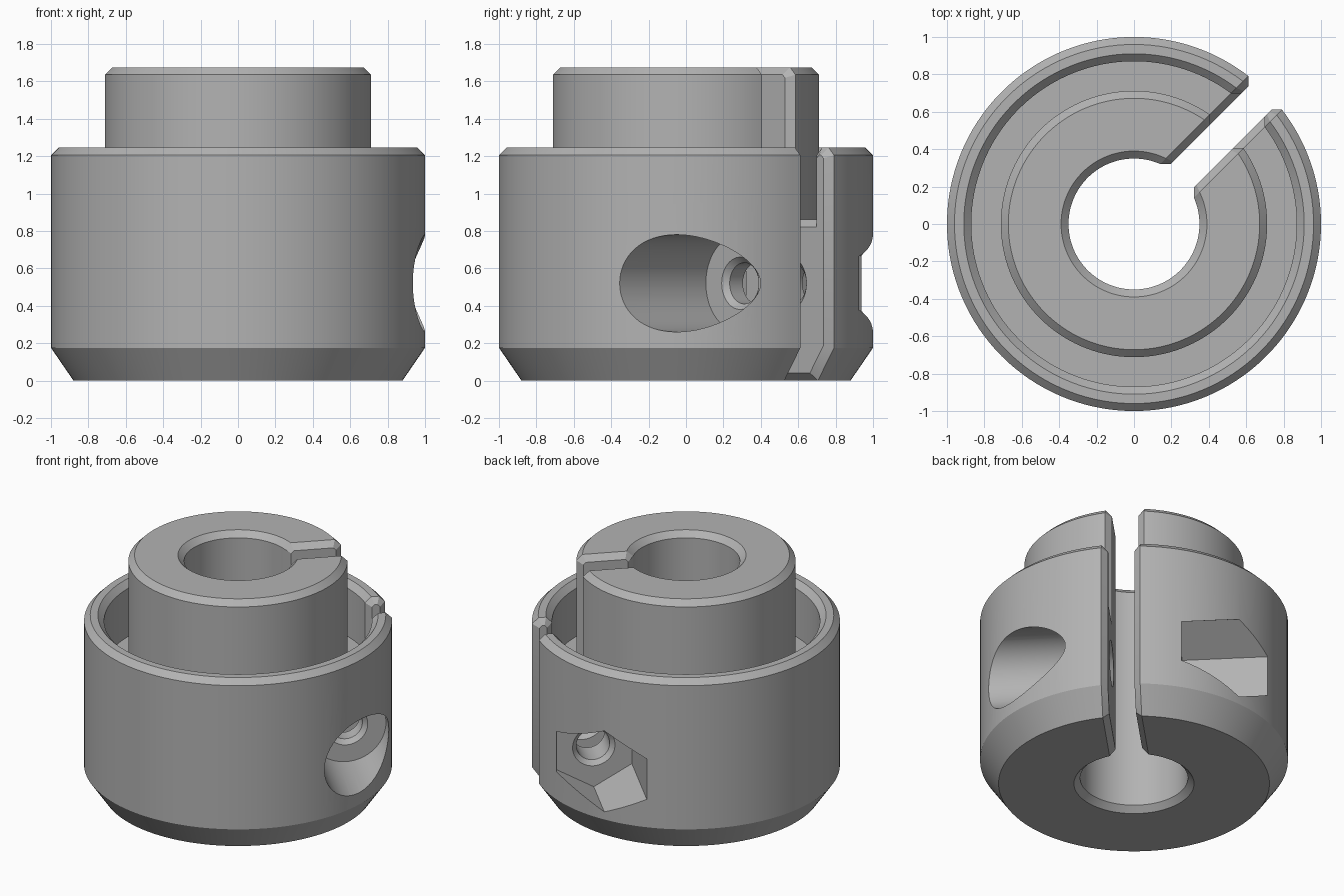
import bpy, bmesh, math
from mathutils import Matrix, Vector

if "Cube" in bpy.data.objects:
    bpy.data.objects.remove(bpy.data.objects["Cube"])

# Single machined-metal colour
GREY = (0.45, 0.45, 0.45, 1)
metal = bpy.data.materials.new("grey metal")
metal.use_nodes = True
metal.diffuse_color = GREY
metal.node_tree.nodes["Principled BSDF"].inputs["Base Color"].default_value = GREY

CHAMFER = 0.04
SLOT_HALF = 0.127          # half width at the outer lip of the chamfered slot
SLOT_ANGLE = math.radians(45)
SCREW_OFFSET, SCREW_HEIGHT = 0.67, 0.52


def finish(bm, name):
    bmesh.ops.recalc_face_normals(bm, faces=bm.faces)
    mesh = bpy.data.meshes.new(name)
    bm.to_mesh(mesh)
    bm.free()
    mesh.materials.append(metal)
    obj = bpy.data.objects.new(name, mesh)
    bpy.context.collection.objects.link(obj)
    return obj


def split_ring(name, profile, steps):
    """Revolve a closed profile around z, leaving a parallel-sided radial slot."""
    bm = bmesh.new()
    rows = []
    for i in range(steps + 1):
        row = []
        for r, z in profile:
            gap = math.asin(SLOT_HALF / r)
            a = SLOT_ANGLE + gap + (2 * math.pi - 2 * gap) * i / steps
            row.append(bm.verts.new((r * math.cos(a), r * math.sin(a), z)))
        rows.append(row)
    n = len(profile)
    for a, b in zip(rows, rows[1:]):
        for j in range(n):
            k = (j + 1) % n
            bm.faces.new((a[j], a[k], b[k], b[j]))
    walls = [bm.faces.new(rows[0]), bm.faces.new(rows[-1])]
    bmesh.ops.recalc_face_normals(bm, faces=bm.faces)
    # Chamfer the whole outline of both slot walls
    bmesh.ops.inset_region(bm, faces=walls, thickness=CHAMFER, depth=CHAMFER,
                           use_even_offset=True)
    return finish(bm, name)


def turned_cutter(name, profile, sides):
    """Capped solid of (radius, distance) rings along the screw axis."""
    bm = bmesh.new()
    rings = []
    for r, d in profile:
        rings.append([bm.verts.new((r * math.cos(2 * math.pi * i / sides),
                                    r * math.sin(2 * math.pi * i / sides), d))
                      for i in range(sides)])
    for a, b in zip(rings, rings[1:]):
        for i in range(sides):
            k = (i + 1) % sides
            bm.faces.new((a[i], a[k], b[k], b[i]))
    bm.faces.new(rings[0])
    bm.faces.new(rings[-1])
    # Local z lies across the slot, local x points up
    axis = Vector((1, -1, 0)).normalized()
    up = Vector((0, 0, 1))
    turn = Matrix((up, axis.cross(up), axis)).transposed().to_4x4()
    along = Vector((1, 1, 0)).normalized()
    place = Matrix.Translation(along * SCREW_OFFSET + up * SCREW_HEIGHT)
    bm.transform(place @ turn)
    obj = finish(bm, name)
    obj.hide_render = True
    return obj


# Split body: bore, raised hub, ring groove, outer wall, tapered foot
collar = split_ring("split_collar", [
    (0.39, 0), (0.88, 0), (1, 0.175),
    (1, 1.205), (0.96, 1.245), (0.91, 1.245), (0.87, 1.205),
    (0.87, 0.86), (0.712, 0.86),
    (0.712, 1.635), (0.672, 1.675), (0.39, 1.675),
    (0.35, 1.635), (0.35, 0.04)], 128)

# Clamp screw: counterbore on one side, hexagonal nut pocket on the other
cutters = [
    turned_cutter("screw_hole_cutter", [
        (0.14, -0.4), (0.14, -0.35), (0.11, -0.32), (0.11, -0.13),
        (0.16, -0.08), (0.16, 0.08), (0.11, 0.13), (0.11, 0.23),
        (0.14, 0.26), (0.26, 0.26), (0.26, 1.2)], 64),
    turned_cutter("nut_pocket_cutter", [(0.29, -1.2), (0.29, -0.35)], 6),
]
bpy.ops.object.select_all(action="DESELECT")
collar.select_set(True)
bpy.context.view_layer.objects.active = collar
for cutter in cutters:
    mod = collar.modifiers.new(cutter.name, "BOOLEAN")
    mod.operation = "DIFFERENCE"
    mod.solver = "EXACT"
    mod.object = cutter
    bpy.ops.object.modifier_apply(modifier=mod.name)
    bpy.data.objects.remove(cutter)

bpy.ops.object.shade_smooth_by_angle(angle=math.radians(25))
